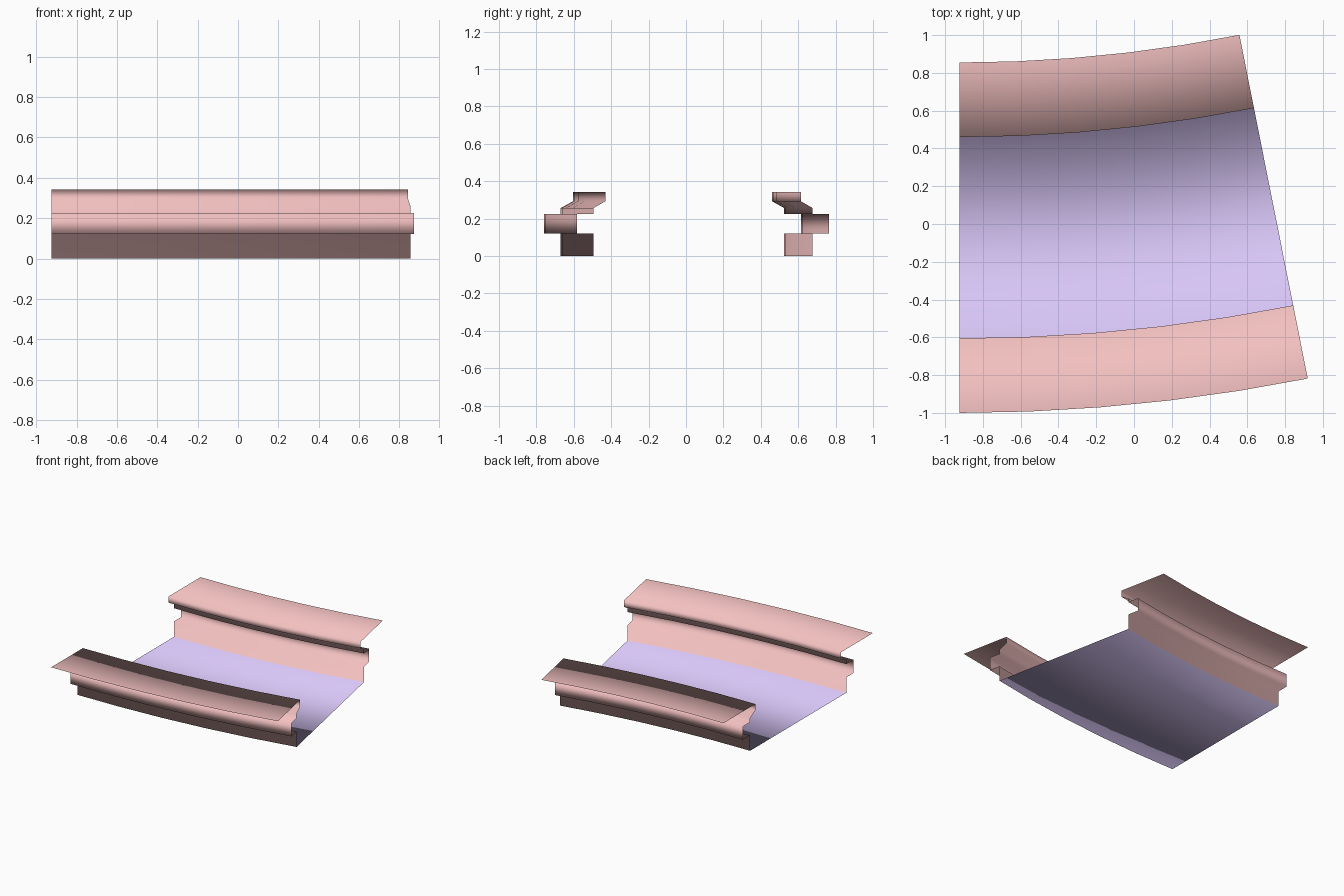
import bpy, bmesh
from math import sin, cos, radians

if "Cube" in bpy.data.objects:
    bpy.data.objects.remove(bpy.data.objects["Cube"])

START_X = -0.925          # square end of the channel
MID_Y = -0.0725           # centreline of the channel at that end
PIVOT_Y = 8.457           # centre of the bend
SWEEP = radians(11.25)
STEPS = 5

# Half section: (distance from centreline, height), rim to floor
half = [(0.9275, 0.343), (0.5325, 0.343), (0.5325, 0.293), (0.5975, 0.257),
        (0.5975, 0.225), (0.6865, 0.225), (0.6865, 0.121), (0.5975, 0.121),
        (0.5975, 0.0)]
section = [(-d, z) for d, z in half] + [(d, z) for d, z in reversed(half)]
floor_index = len(half) - 1


def make_material(name, color):
    mat = bpy.data.materials.new(name)
    mat.diffuse_color = color
    mat.use_nodes = True
    mat.node_tree.nodes["Principled BSDF"].inputs["Base Color"].default_value = mat.diffuse_color
    return mat


# Sweep the open section around the bend
bm = bmesh.new()
rows = []
for i in range(STEPS + 1):
    a = SWEEP * i / STEPS
    row = []
    for d, z in section:
        r = PIVOT_Y - (MID_Y + d)
        row.append(bm.verts.new((START_X + r * sin(a), PIVOT_Y - r * cos(a), z)))
    rows.append(row)

# Skin the rows; the middle strip is the channel floor
for a, b in zip(rows, rows[1:]):
    for j in range(len(section) - 1):
        face = bm.faces.new((a[j], b[j], b[j + 1], a[j + 1]))
        face.smooth = True
        face.material_index = 1 if j == floor_index else 0

mesh = bpy.data.meshes.new("curved_channel")
bm.to_mesh(mesh)
bm.free()
mesh.materials.append(make_material("wall_red", (0.9, 0.53, 0.53, 1)))
mesh.materials.append(make_material("floor_purple", (0.68, 0.56, 0.92, 1)))
channel = bpy.data.objects.new("curved_channel", mesh)
bpy.context.collection.objects.link(channel)
